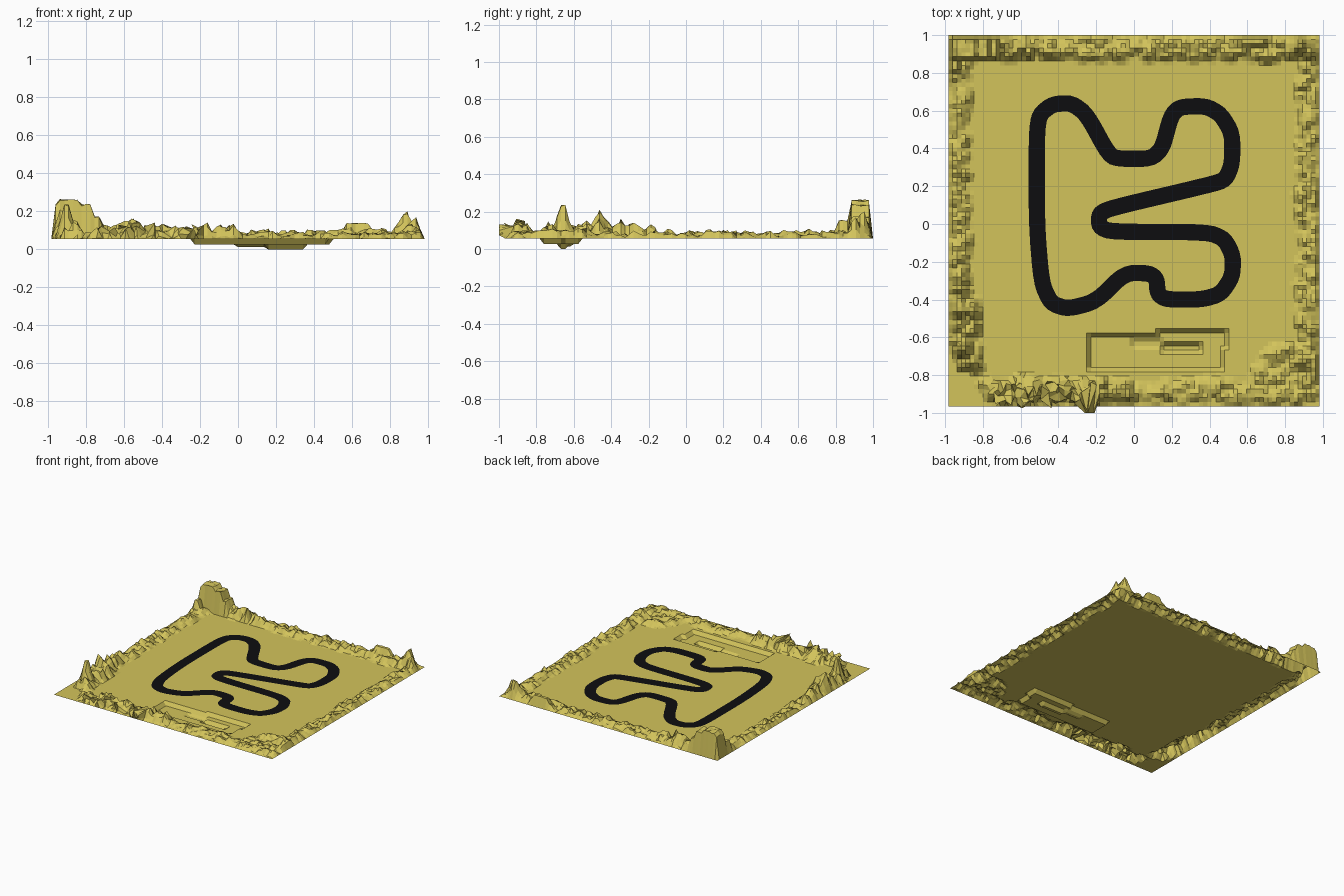
import bpy, bmesh, random
from mathutils import Vector

random.seed(7)
cube = bpy.data.objects.get("Cube")
if cube:
    bpy.data.objects.remove(cube)

BASE = 0.055
N = 86
X0, X1, Y0, Y1 = -0.983, 0.983, -0.965, 1.0


def material(name, rgb):
    m = bpy.data.materials.new(name)
    m.use_nodes = True
    m.diffuse_color = (*rgb, 1)
    m.node_tree.nodes["Principled BSDF"].inputs["Base Color"].default_value = (*rgb, 1)
    return m


def add_object(name, bm, mat):
    mesh = bpy.data.meshes.new(name)
    bm.to_mesh(mesh)
    bm.free()
    obj = bpy.data.objects.new(name, mesh)
    mesh.materials.append(mat)
    bpy.context.collection.objects.link(obj)


sand = material("sand", (0.65, 0.55, 0.105))
asphalt = material("asphalt", (0.004, 0.004, 0.005))

# Rock peaks: x, y, radius, height
peaks = [
    (-0.90, -0.66, 0.06, 0.19), (-0.92, -0.46, 0.055, 0.175), (-0.92, -0.35, 0.05, 0.11),
    (-0.93, -0.28, 0.05, 0.115), (-0.93, -0.18, 0.04, 0.08), (-0.86, -0.56, 0.05, 0.09),
    (-0.55, -0.86, 0.07, 0.11), (-0.60, -0.84, 0.05, 0.09), (-0.40, -0.87, 0.05, 0.08),
    (-0.18, -0.90, 0.05, 0.10), (-0.09, -0.89, 0.06, 0.08), (-0.24, -0.93, 0.05, 0.065),
    (0.88, 0.94, 0.06, 0.15), (0.93, 0.90, 0.05, 0.12), (0.90, -0.72, 0.06, 0.08),
    (0.76, -0.69, 0.06, 0.05),
]


def left_height(t):
    return 0.11 if t < -0.4 else 0.08 if t < -0.1 else 0.055


def back_height(t):
    return 0.11 if t < -0.4 else 0.06 if t < 0.4 else 0.085


def front_height(t):
    return 0.09 if t < 0 else 0.05


def right_height(t):
    return 0.075 if t < -0.5 else 0.05


def scatter(start, end, inner, outer, height, place):
    """Scatter random rocks along one side of the field."""
    t = start
    while t < end:
        x, y = place(t, random.uniform(inner, outer))
        peaks.append((x, y, random.uniform(0.03, 0.048), height(t) * random.uniform(0.25, 1)))
        t += 0.014


scatter(-0.75, 0.9, 0.88, 0.96, left_height, lambda t, d: (-d, t))
scatter(-0.75, -0.4, 0.83, 0.92, left_height, lambda t, d: (-d, t))
scatter(-0.85, 0.95, 0.88, 0.96, right_height, lambda t, d: (d, t))
scatter(-0.75, 0.95, 0.89, 0.98, back_height, lambda t, d: (t, d))
scatter(-0.78, 0.95, 0.84, 0.93, front_height, lambda t, d: (t, -d))
scatter(0.65, 0.92, 0.66, 0.84, right_height, lambda t, d: (t, -d))

# Height field over the grid
dx, dy = (X1 - X0) / N, (Y1 - Y0) / N
rise = {(i, j): 0.0 for i in range(N + 1) for j in range(N + 1)}
for px, py, r, h in peaks:
    ci, cj = round((px - X0) / dx), round((py - Y0) / dy)
    for i in range(max(0, ci - 4), min(N, ci + 4) + 1):
        for j in range(max(0, cj - 4), min(N, cj + 4) + 1):
            d = ((X0 + i * dx - px) ** 2 + (Y0 + j * dy - py) ** 2) ** 0.5
            if d < r:
                rise[i, j] = max(rise[i, j], h * min(1, 1.5 * (1 - d / r)))


def plateau(x, y):
    """Flat-topped cliffs on the back edge."""
    if x < -0.72 and y > 0.87:
        return 0.21 if -0.95 < x < -0.83 else 0.185 if x < -0.77 else 0.12
    if x < -0.92 and y > 0.8:
        return 0.1
    if 0.55 < x < 0.7 and y > 0.94:
        return 0.085
    return 0.0


# Sunken yard: x range, y range, floor height
pits = [
    (-0.235, 0.14, -0.78, -0.585, 0.026), (0.13, 0.465, -0.765, -0.57, 0.026),
    (0.44, 0.50, -0.65, -0.57, 0.026),
    (0.0, 0.14, -0.665, -0.61, 0.012), (0.14, 0.355, -0.69, -0.635, 0.0),
]

bm = bmesh.new()
verts = {}
for (i, j), up in rise.items():
    x, y = X0 + i * dx, Y0 + j * dy
    up = up * random.uniform(0.7, 1)
    up = max(up, plateau(x, y) * random.uniform(0.93, 1))
    if i in (0, N) or j in (0, N):
        up = 0.0
    z = BASE + up
    if up == 0:
        for xa, xb, ya, yb, floor in pits:
            if xa <= x <= xb and ya <= y <= yb:
                z = min(z, floor)
    # Leaning, jagged rocks on the front edge
    if up > 0 and -0.78 < x < -0.2 and y < -0.75:
        x += random.uniform(-0.02, 0.02)
        y = max(-1.0, y - up * random.uniform(-0.3, 0.7))
        if x > -0.28 and y < -0.91:
            y = -1.0
    verts[i, j] = bm.verts.new((x, y, z))
for i in range(N):
    for j in range(N):
        bm.faces.new([verts[i, j], verts[i + 1, j], verts[i + 1, j + 1], verts[i, j + 1]])
add_object("terrain", bm, sand)

# Track centre line
path = [Vector(p) for p in (
    (-0.515, 0.0), (-0.515, 0.48), (-0.50, 0.58), (-0.43, 0.635), (-0.33, 0.64), (-0.25, 0.58),
    (-0.13, 0.36), (-0.07, 0.345), (0.09, 0.345), (0.15, 0.40), (0.195, 0.57), (0.24, 0.62),
    (0.38, 0.625), (0.46, 0.58), (0.52, 0.48), (0.52, 0.32), (0.485, 0.235), (0.41, 0.21),
    (-0.12, 0.085), (-0.185, 0.055), (-0.185, -0.015), (-0.12, -0.042), (0.39, -0.042),
    (0.48, -0.08), (0.525, -0.17), (0.52, -0.28), (0.46, -0.37), (0.36, -0.4), (0.17, -0.4),
    (0.125, -0.37), (0.12, -0.29), (0.08, -0.26), (-0.05, -0.26), (-0.20, -0.41),
    (-0.35, -0.45), (-0.44, -0.42), (-0.49, -0.31))]
for _ in range(2):
    path = [a.lerp(b, f) for a, b in zip(path, path[1:] + path[:1]) for f in (0.2, 0.8)]

bm = bmesh.new()
rails = []
for k, p in enumerate(path):
    along = (path[(k + 1) % len(path)] - path[k - 1]).normalized()
    side = Vector((-along.y, along.x)) * 0.043
    rails.append([bm.verts.new((*(p + side * s), BASE + 0.003)) for s in (1, -1)])
for k, (a, b) in enumerate(rails):
    c, d = rails[(k + 1) % len(rails)]
    bm.faces.new([a, b, d, c])
for f in bm.faces:
    if f.normal.z < 0:
        f.normal_flip()
bm.normal_update()
add_object("race_track", bm, asphalt)
